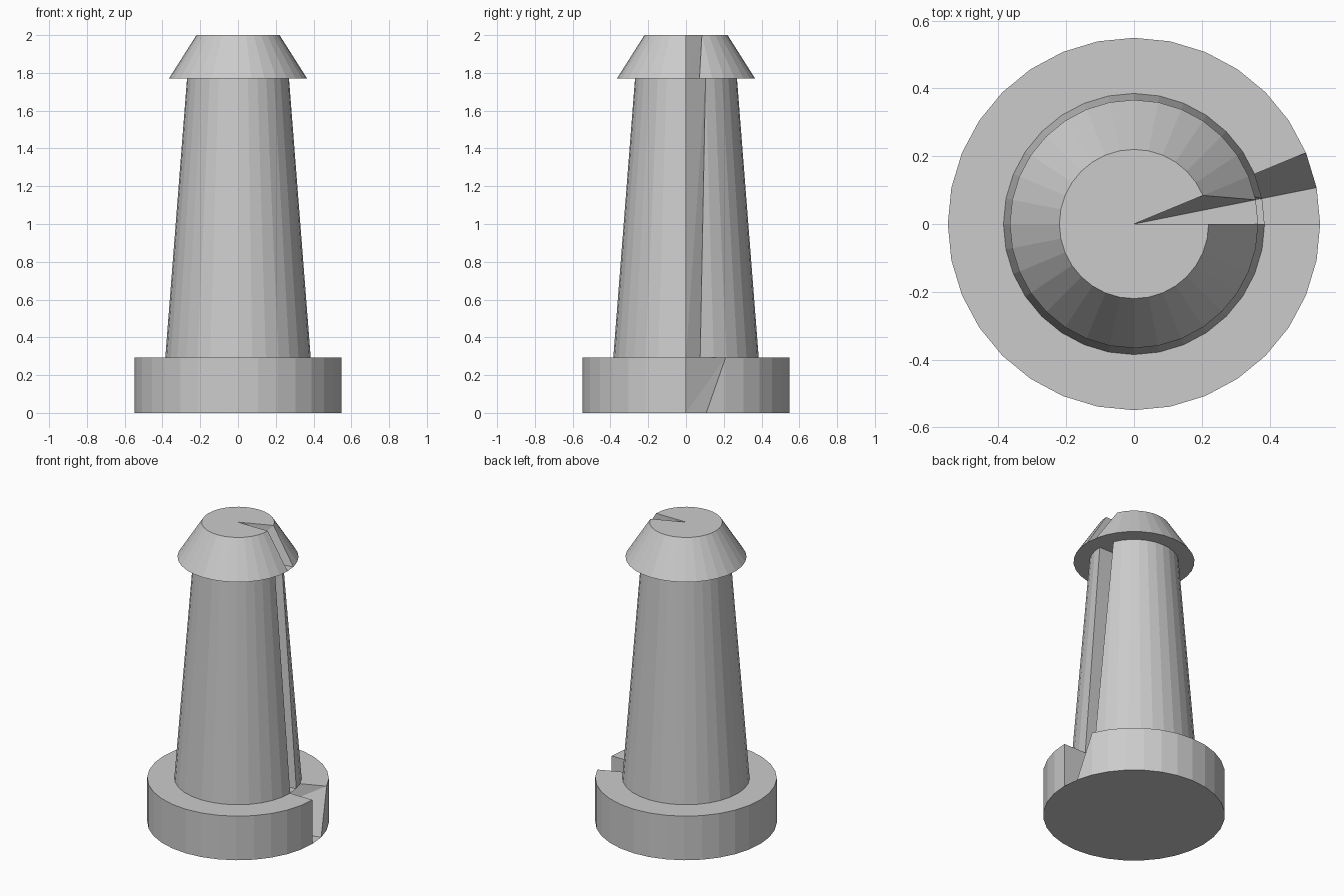
import bpy, bmesh
from math import cos, sin, tau

if "Cube" in bpy.data.objects:
    bpy.data.objects.remove(bpy.data.objects["Cube"])

SIDES = 32


def slit_cone(name, r_low, r_high, z_low, z_high):
    """Tapered drum with a full floor disc and a leaning slit from rim to axis."""
    bm = bmesh.new()

    def ring(radius, z):
        return [bm.verts.new((radius * cos(tau * i / SIDES), radius * sin(tau * i / SIDES), z))
                for i in range(SIDES)]

    low, high = ring(r_low, z_low), ring(r_high, z_high)
    bottom = bm.verts.new((0, 0, z_low))
    top = bm.verts.new((0, 0, z_high))

    # full floor disc
    for i in range(SIDES):
        bm.faces.new((bottom, low[(i + 1) % SIDES], low[i]))
    # outer side and top, leaving the slit open
    for i in range(2, SIDES):
        j = (i + 1) % SIDES
        bm.faces.new((low[i], low[j], high[j], high[i]))
        bm.faces.new((top, high[i], high[j]))
    # leaning sliver and the two slit walls
    bm.faces.new((low[1], low[2], high[2]))
    bm.faces.new((bottom, low[1], high[2]))
    bm.faces.new((bottom, high[2], top))
    bm.faces.new((bottom, top, high[0], low[0]))
    bm.verts.remove(high[1])

    mesh = bpy.data.meshes.new(name)
    bm.to_mesh(mesh)
    bm.free()
    obj = bpy.data.objects.new(name, mesh)
    bpy.context.collection.objects.link(obj)
    return obj


# flange, tapered shaft and barbed tip
slit_cone("base_flange", 0.549, 0.549, 0.0, 0.294)
slit_cone("tapered_shaft", 0.385, 0.27, 0.294, 1.77)
slit_cone("barbed_tip", 0.366, 0.22, 1.77, 2.0)
